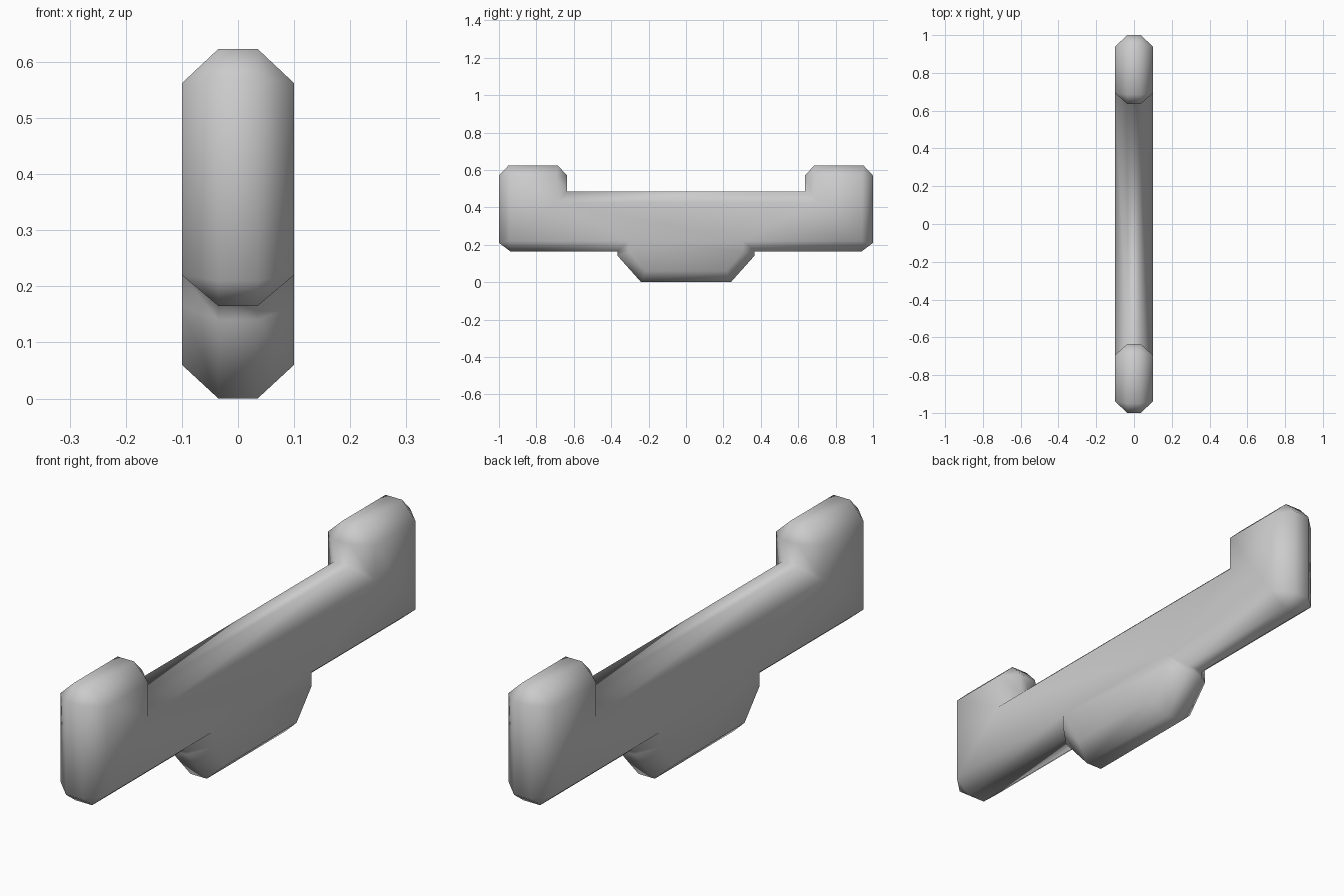
import bpy
import bmesh

if "Cube" in bpy.data.objects:
    bpy.data.objects.remove(bpy.data.objects["Cube"])

# Right half of the side profile: (outer y, outer z, inset y, inset z)
HALF = [
    (0.24, 0.00, 0.215, 0.06),     # foot bottom
    (0.365, 0.14, 0.305, 0.165),   # foot side
    (0.365, 0.165, 0.305, 0.22),
    (0.94, 0.165, 0.94, 0.22),     # lower end corner
    (1.00, 0.21, 0.94, 0.22),
    (1.00, 0.57, 0.94, 0.562),     # upper end corner
    (0.95, 0.623, 0.94, 0.562),
    (0.685, 0.623, 0.693, 0.562),  # raised end, inner corner
    (0.635, 0.57, 0.693, 0.562),
    (0.635, 0.485, 0.693, 0.425),  # notch at beam top
]
# Mirror into a closed outline
PROFILE = HALF + [(-a, b, -c, d) for a, b, c, d in reversed(HALF)]
N = len(PROFILE)

bm = bmesh.new()


def ring(x, inset):
    k = 2 if inset else 0
    return [bm.verts.new((x, p[k], p[k + 1])) for p in PROFILE]


rings = [ring(-0.1, True), ring(-0.035, False),
         ring(0.035, False), ring(0.1, True)]

# Rim and its bevelled edges
for r0, r1 in zip(rings, rings[1:]):
    for i in range(N):
        j = (i + 1) % N
        bm.faces.new((r0[i], r0[j], r1[j], r1[i]))

# Flat sides: ends, slanted joins, beam centre and foot
SIDE = [(3, 5, 7, 9), (2, 3, 9), (2, 9, 10, 17), (17, 10, 16),
        (10, 12, 14, 16), (0, 1, 2, 17, 18, 19)]
for r in (rings[0], rings[3]):
    # Doubled inset corners are welded onto the same points
    for f in SIDE:
        bm.faces.new([r[i] for i in f])

bmesh.ops.remove_doubles(bm, verts=bm.verts[:], dist=0.0005)
bmesh.ops.recalc_face_normals(bm, faces=bm.faces[:])
for f in bm.faces:
    f.smooth = True

mesh = bpy.data.meshes.new("handle_bar")
bm.to_mesh(mesh)
bm.free()
obj = bpy.data.objects.new("handle_bar", mesh)
bpy.context.collection.objects.link(obj)
